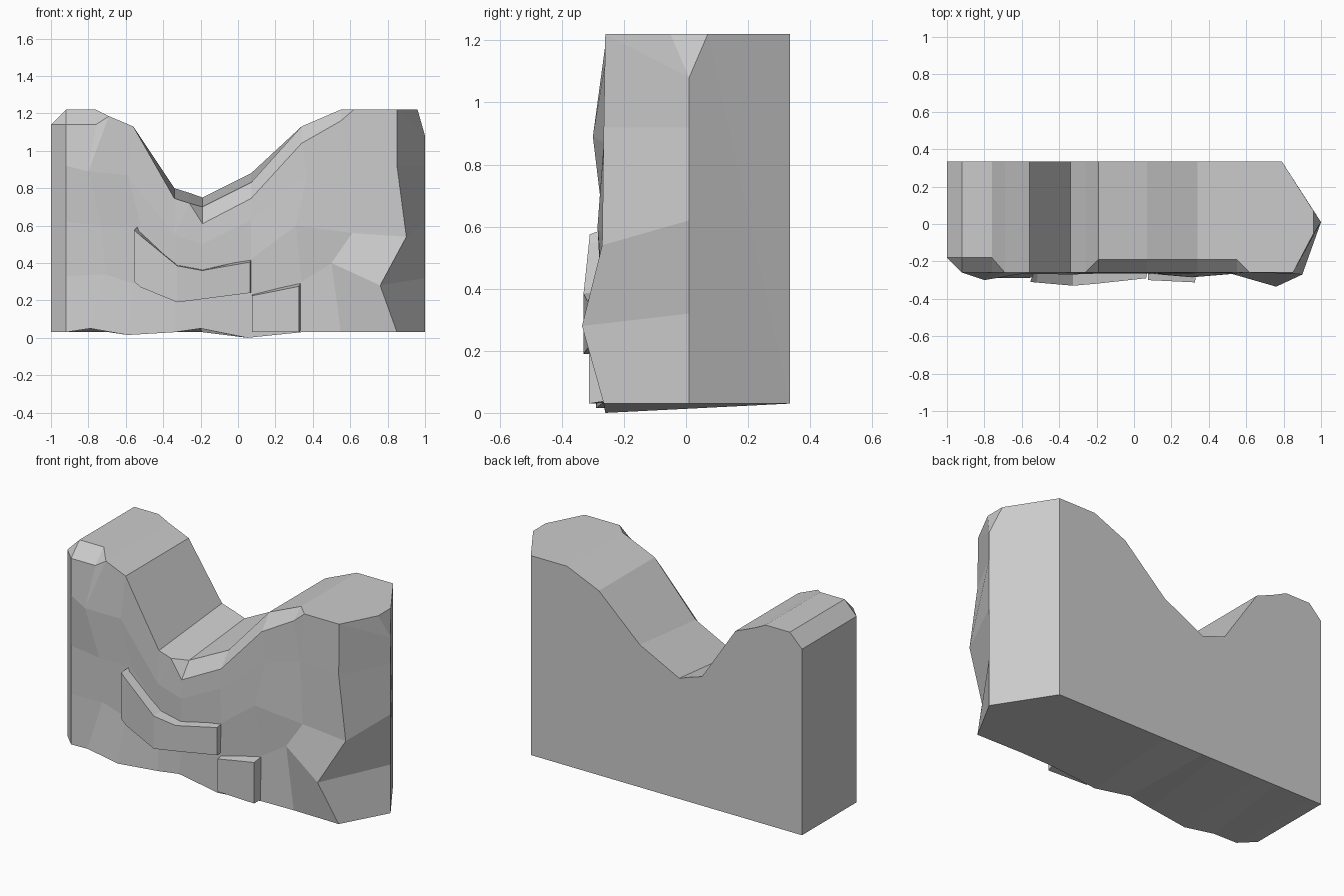
import bpy, bmesh

BACK, BASE = 0.335, 0.03


def finish(bm, name):
    bmesh.ops.remove_doubles(bm, verts=bm.verts, dist=0.0005)
    bmesh.ops.dissolve_degenerate(bm, edges=bm.edges, dist=0.0005)
    bmesh.ops.recalc_face_normals(bm, faces=bm.faces)
    me = bpy.data.meshes.new(name)
    bm.to_mesh(me)
    bm.free()
    ob = bpy.data.objects.new(name, me)
    bpy.context.collection.objects.link(ob)
    return ob


def loft(rings, name, cap_last=None):
    """Bridge equal-length rings and cap both ends."""
    bm = bmesh.new()
    vs = [[bm.verts.new(p) for p in r] for r in rings]
    n = len(rings[0])
    for a, b in zip(vs, vs[1:]):
        for i in range(n):
            j = (i + 1) % n
            bm.faces.new((a[i], b[i], b[j], a[j]))
    bm.faces.new(vs[0])
    for f in cap_last or [range(n)]:
        bm.faces.new([vs[-1][i] for i in f])
    return finish(bm, name)


# Rough front wall: four (x, y, z) points per column, bottom to top
wall = {
    'a': [(-1, -.18, z) for z in (.03, .33, .6, .9)],
    'b': [(-.92, -.26, z) for z in (.03, .33, .62, .92)],
    'c': [(-.79, -.29, .05), (-.71, -.265, .34), (-.73, -.265, .6), (-.8, -.3, .89)],
    'd': [(-.59, -.29, .015), (-.56, -.26, .29), (-.52, -.265, .6), (-.59, -.265, .87)],
    'e': [(-.34, -.27, .03), (-.34, -.265, .25), (-.34, -.26, .4), (-.34, -.27, .55)],
    'f': [(-.2, -.27, .05), (-.19, -.265, .2), (-.19, -.265, .35), (-.19, -.265, .5)],
    'g': [(.05, -.26, 0), (.07, -.265, .22), (.07, -.26, .42), (.07, -.265, .63)],
    'h': [(.34, -.265, .03), (.34, -.26, .3), (.31, -.285, .6), (.37, -.265, .87)],
    'i': [(.55, -.26, .03), (.5, -.26, .4), (.61, -.26, .56), (.59, -.26, .93)],
    'j': [(.85, -.265, .03), (.76, -.335, .28), (.9, -.27, .54), (.85, -.265, .92)],
}

# Top outline: wall column, x, back z, front edge z, front edge y, wall top z
outline = [
    ('a', -1, 1.14, 1.14, -.18, 1.14),
    ('b', -.92, 1.22, 1.22, -.18, 1.14),
    ('c', -.76, 1.22, 1.22, -.18, 1.14),
    ('c', -.69, 1.185, 1.185, -.26, 1.185),
    ('d', -.56, 1.13, 1.13, -.26, 1.13),
    ('e', -.34, .8, .745, -.26, .745),
    ('e', -.26, .775, .72, -.26, .72),
    ('f', -.19, .75, .7, -.19, .61),
    ('g', .07, .88, .83, -.19, .745),
    ('h', .34, 1.13, 1.13, -.19, 1.04),
    ('i', .55, 1.22, 1.22, -.19, 1.16),
    ('i', .62, 1.22, 1.22, -.26, 1.22),
    ('j', .85, 1.22, 1.22, -.26, 1.22),
]
rings = []
for col, x, zb, zf, yf, zw in outline:
    wall_y = -.18 if col == 'a' else -.26
    xb = min(x, .79)
    rings.append(wall[col] + [(x, wall_y, zw), (x, yf, zf),
                              (xb, BACK, zb), (xb, BACK, BASE)])
# Pointed right end with a small clipped corner
rings.append([(1, .01, z) for z in (BASE, .32, .62, .92, 1.08)]
             + [(.96, -.05, 1.22), (.96, .07, 1.22), (.79, BACK, BASE)])
loft(rings, "rock_wall", [(4, 5, 6), (0, 1, 2, 3, 4, 6, 7)])


# Raised ledges: x, front y, bottom z, top z, side shift and rise at the wall
def ledge(name, sections):
    loft([[(x, y, lo), (x, y, hi), (x + dx, -.23, hi + dz), (x + dx, -.23, lo + dz * .5)]
          for x, y, lo, hi, dx, dz in sections], name)


ledge("curved_ledge", [
    (-.555, -.31, .3, .575, .03, .03),
    (-.52, -.313, .27, .545, .01, .02),
    (-.325, -.33, .19, .385, 0, .005),
    (-.19, -.318, .207, .36, 0, .005),
    (.065, -.29, .24, .405, .01, .02),
])
ledge("lower_ledge", [
    (.075, -.3, .03, .225, 0, .01),
    (.325, -.312, .03, .275, .015, .025),
])
